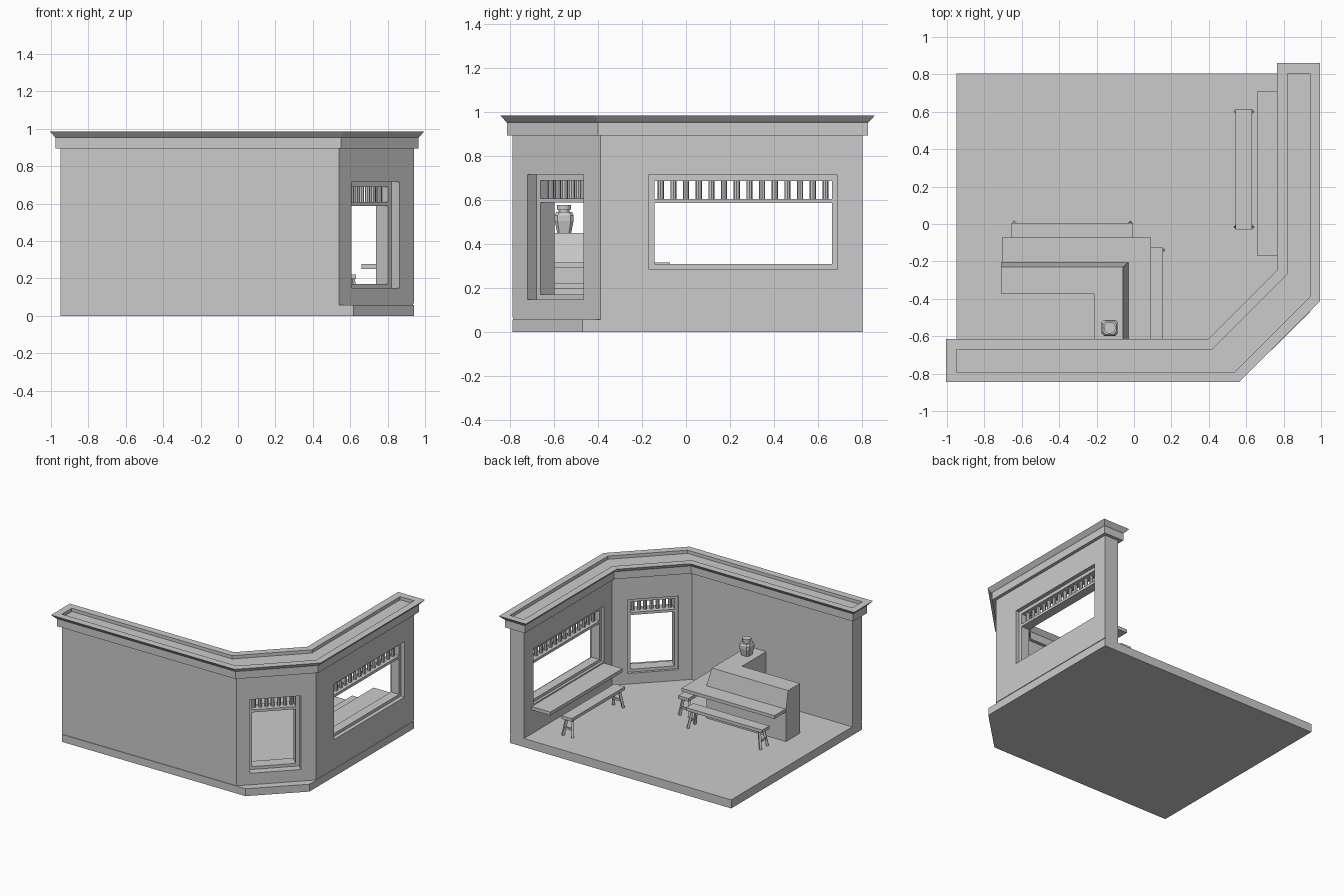
import bpy, bmesh, math
from mathutils import Vector, Matrix

if "Cube" in bpy.data.objects:
    bpy.data.objects.remove(bpy.data.objects["Cube"])


def finish(name, bm):
    bmesh.ops.recalc_face_normals(bm, faces=bm.faces[:])
    me = bpy.data.meshes.new(name)
    bm.to_mesh(me)
    bm.free()
    ob = bpy.data.objects.new(name, me)
    bpy.context.collection.objects.link(ob)
    return ob


def loft(name, levels, ring=False):
    """Skin a stack of (outline, z); capped, or closed on itself as a ring."""
    bm = bmesh.new()
    loops = [[bm.verts.new((x, y, z)) for x, y in pts] for pts, z in levels]
    pairs = list(zip(loops, loops[1:])) + ([(loops[-1], loops[0])] if ring else [])
    for a, b in pairs:
        n = len(a)
        for i in range(n):
            j = (i + 1) % n
            bm.faces.new((a[i], a[j], b[j], b[i]))
    if not ring:
        bm.faces.new(loops[0])
        bm.faces.new(loops[-1])
    return finish(name, bm)


def offset(pts, d):
    """Push a counter-clockwise outline outwards by d with mitred corners."""
    out, n = [], len(pts)
    for i in range(n):
        p0, p, p1 = (Vector(pts[k % n]) for k in (i - 1, i, i + 1))
        a, b = (p - p0).normalized(), (p1 - p).normalized()
        na, nb = Vector((a.y, -a.x)), Vector((b.y, -b.x))
        m = p + (na + nb) * d / (1 + na.dot(nb))
        out.append((m.x, m.y))
    return out


def add_box(bm, x0, x1, y0, y1, z0, z1, mat=Matrix()):
    m = Matrix.Translation(((x0 + x1) / 2, (y0 + y1) / 2, (z0 + z1) / 2))
    m = mat @ m @ Matrix.Diagonal((x1 - x0, y1 - y0, z1 - z0, 1))
    bmesh.ops.create_cube(bm, size=1, matrix=m)


def box(name, *dims, mat=Matrix()):
    bm = bmesh.new()
    add_box(bm, *dims, mat=mat)
    return finish(name, bm)


# Floor slab with its cut corner, and the thin floor layer
slab = [(-0.95, -0.79), (0.617, -0.79), (0.94, -0.472), (0.94, 0.805), (-0.95, 0.805)]
loft("floor_slab", [(slab, 0), (slab, 0.057)])
floor = [(-0.95, -0.785), (0.54, -0.785), (0.935, -0.39), (0.935, 0.805), (-0.95, 0.805)]
loft("floor_layer", [(floor, 0.057), (floor, 0.066)])

# Walls and flared cornice running round the wall top
plan = [(-0.95, -0.79), (0.54, -0.79), (0.94, -0.39), (0.94, 0.805),
        (0.82, 0.805), (0.82, -0.27), (0.42, -0.67), (-0.95, -0.67)]
walls = loft("walls", [(plan, 0.066), (plan, 0.96)])
profile = [(0, 0.895), (0.025, 0.895), (0.025, 0.953), (0.03, 0.957),
           (0.055, 0.985), (0, 0.985), (0, 0.96)]
loft("cornice", [(offset(plan, d), z) for d, z in profile], ring=True)


def window(name, centre, angle, width, z0, z1, beam, depth0, depth1, posts):
    """Cut an opening and fit a frame; local y points into the room."""
    mat = Matrix.Translation((*centre, 0)) @ Matrix.Rotation(angle, 4, 'Z')
    h, t = width / 2, 0.026
    cutter = box(name + "_cutter", -h, h, -0.1, 0.3, z0, z1, mat=mat)
    mod = walls.modifiers.new("opening", 'BOOLEAN')
    mod.object, mod.operation, mod.solver = cutter, 'DIFFERENCE', 'EXACT'
    bpy.context.view_layer.objects.active = walls
    bpy.ops.object.modifier_apply(modifier=mod.name)
    bpy.data.objects.remove(cutter)
    bm = bmesh.new()
    for s in (-1, 1):
        add_box(bm, min(s * h, s * (h - t)), max(s * h, s * (h - t)), depth0, depth1, z0, z1, mat)
    for a, b in ((z0, z0 + 0.022), (z1 - t, z1), (beam, beam + 0.02)):
        add_box(bm, -h + t, h - t, depth0, depth1, a, b, mat)
    finish(name + "_frame", bm)
    bm = bmesh.new()
    lo, hi = beam + 0.02, z1 - t
    step = (width - 2 * t) / posts
    for i in range(posts):
        pos = Vector((-h + t + (i + 0.5) * step, (depth0 + depth1) / 2, (lo + hi) / 2))
        bmesh.ops.create_cone(bm, cap_ends=True, segments=8, radius1=0.014, radius2=0.014,
                              depth=hi - lo, matrix=mat @ Matrix.Translation(pos))
    finish(name + "_spindles", bm)


window("side_window", (0.94, 0.26), math.pi / 2, 0.86, 0.286, 0.714, 0.586, 0.03, 0.10, 14)
window("corner_window", (0.735, -0.595), math.pi / 4, 0.362, 0.148, 0.716, 0.588, 0.06, 0.15, 7)

# Shelf board under the side window
box("window_shelf", 0.66, 0.83, -0.17, 0.71, 0.25, 0.276)

# L-shaped counter with sloped upper faces
base = [(-0.71, -0.375), (-0.215, -0.375), (-0.215, -0.68), (-0.03, -0.68), (-0.03, -0.205), (-0.71, -0.205)]
top = [(-0.71, -0.375), (-0.215, -0.375), (-0.215, -0.68), (-0.06, -0.68), (-0.06, -0.23), (-0.71, -0.23)]
loft("counter", [(base, 0.066), (base, 0.315), (top, 0.45)])
ledge = [(-0.705, -0.21), (-0.04, -0.21), (-0.04, -0.68), (0.09, -0.68), (0.09, -0.072), (-0.705, -0.072)]
loft("counter_ledge", [(ledge, 0.29), (ledge, 0.315)])


def bench(name, x, y, length, angle):
    mat = Matrix.Translation((x, y, 0)) @ Matrix.Rotation(angle, 4, 'Z')
    bm = bmesh.new()
    h = length / 2
    add_box(bm, -h, h, -0.044, 0.044, 0.196, 0.22, mat)
    for sx in (-1, 1):
        for sy in (-1, 1):
            # splayed leg
            head, foot = Vector((sx * (h - 0.04), sy * 0.024, 0.2)), Vector((sx * (h - 0.015), sy * 0.042, 0.066))
            d = foot - head
            m = Matrix.Translation((head + foot) / 2) @ d.to_track_quat('Z', 'Y').to_matrix().to_4x4()
            bmesh.ops.create_cube(bm, size=1, matrix=mat @ m @ Matrix.Diagonal((0.018, 0.018, d.length, 1)))
        e = sx * (h - 0.026)
        add_box(bm, e - 0.007, e + 0.007, -0.034, 0.034, 0.115, 0.13, mat)
    finish(name, bm)


bench("window_bench", 0.588, 0.292, 0.645, math.pi / 2)
bench("counter_bench_back", -0.33, -0.038, 0.65, 0)
bench("counter_bench_side", 0.111, -0.395, 0.54, math.pi / 2)


# Jar on the counter: chamfered square body, narrow neck and round lid
def rounded(r, c):
    pts = [(r, -c), (r, c), (c, r), (-c, r), (-r, c), (-r, -c), (-c, -r), (c, -r)]
    return [(x - 0.13, y - 0.555) for x, y in pts]


loft("jar_body", [(rounded(0.032, 0.022), 0.45), (rounded(0.043, 0.03), 0.505),
                  (rounded(0.043, 0.03), 0.53), (rounded(0.036, 0.02), 0.545)])
bm = bmesh.new()
for r, z0, z1 in ((0.025, 0.54, 0.558), (0.032, 0.556, 0.577)):
    bmesh.ops.create_cone(bm, cap_ends=True, segments=12, radius1=r, radius2=r, depth=z1 - z0,
                          matrix=Matrix.Translation((-0.13, -0.555, (z0 + z1) / 2)))
finish("jar_lid", bm)
